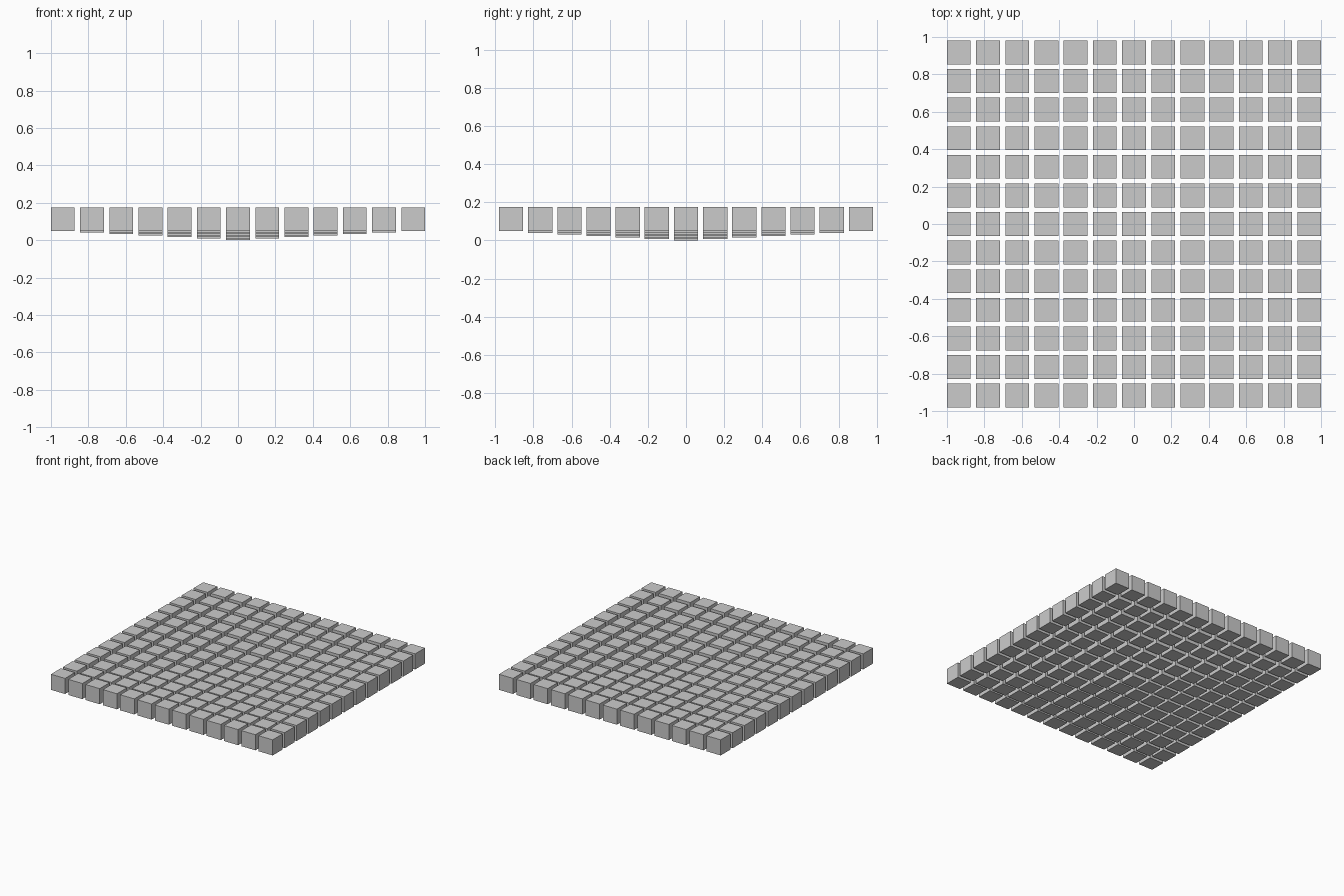
import bpy
import bmesh

if "Cube" in bpy.data.objects:
    bpy.data.objects.remove(bpy.data.objects["Cube"])

N = 6                      # rings around the centre cube (13 x 13 grid)
SIZE = 0.127               # cube edge
X_EDGE, Y_EDGE = 1.0, 0.981
STEP_X = (X_EDGE - SIZE / 2) / N
STEP_Y = (Y_EDGE - SIZE / 2) / N
RISE = 0.0081              # each square ring sits a little higher

# shared cube mesh
mesh = bpy.data.meshes.new("cube_tile")
bm = bmesh.new()
bmesh.ops.create_cube(bm, size=SIZE)
bm.to_mesh(mesh)
bm.free()

# grid of cubes forming a shallow, stepped square dish
for j in range(-N, N + 1):
    for i in range(-N, N + 1):
        ring = max(abs(i), abs(j))
        cube = bpy.data.objects.new(f"cube_row{j + N}_col{i + N}", mesh)
        cube.location = (i * STEP_X, j * STEP_Y, SIZE / 2 + ring * RISE)
        bpy.context.collection.objects.link(cube)
